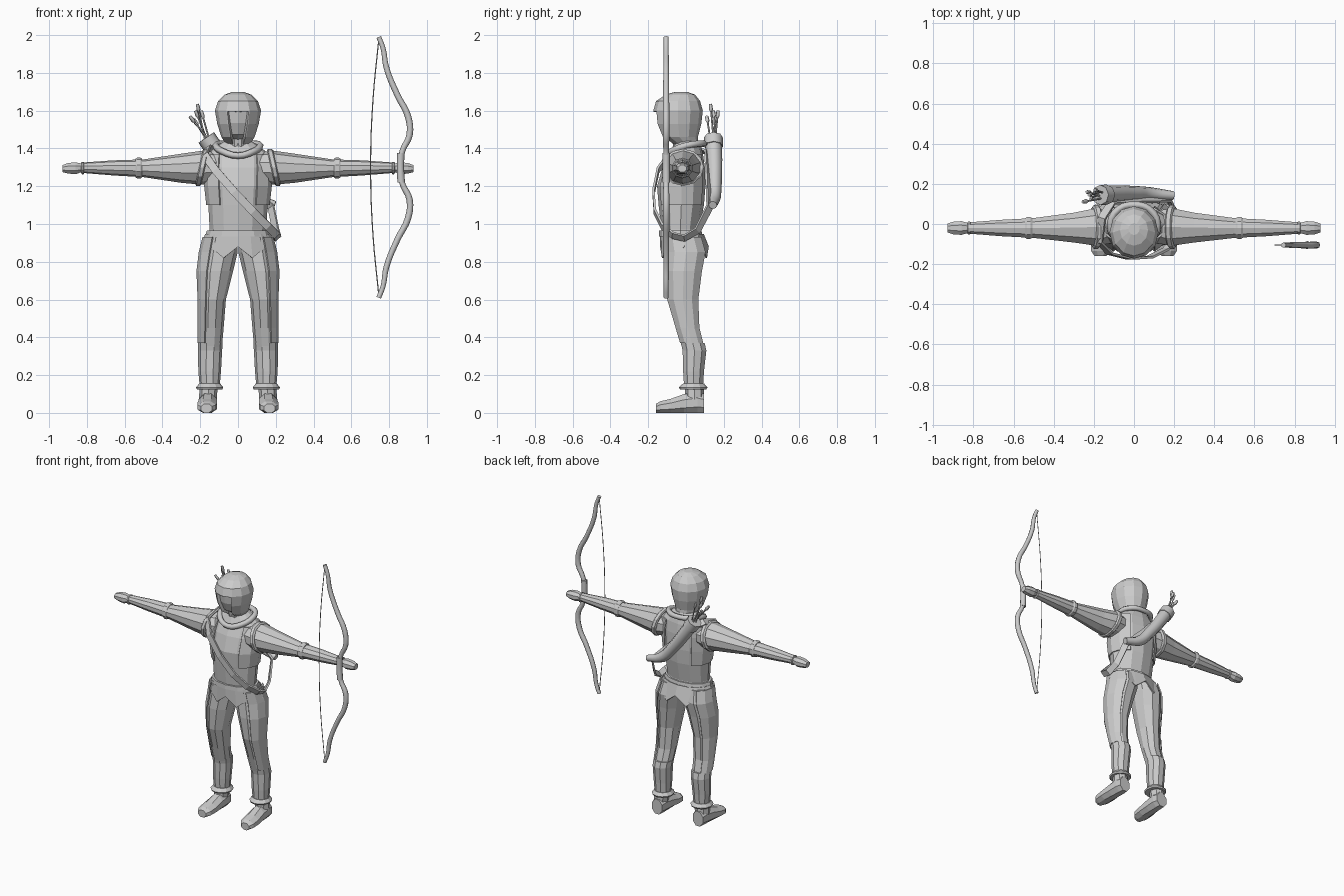
import bpy, bmesh
from math import cos, sin, radians
from mathutils import Vector

if "Cube" in bpy.data.objects:
    bpy.data.objects.remove(bpy.data.objects["Cube"])


def finish(name, bm, mirror=False, thick=0.0):
    bmesh.ops.recalc_face_normals(bm, faces=bm.faces)
    me = bpy.data.meshes.new(name)
    bm.to_mesh(me)
    bm.free()
    ob = bpy.data.objects.new(name, me)
    bpy.context.collection.objects.link(ob)
    if thick:
        m = ob.modifiers.new("thickness", "SOLIDIFY")
        m.thickness, m.offset = thick, 0
    if mirror:
        m = ob.modifiers.new("mirror", "MIRROR")
        m.use_axis[0] = True
        m.merge_threshold = 0.0001
    return ob


def loft(rings, axis="z", n=10, turn=0.0, arc=None):
    """rings: (position, centre1, centre2, radius1, radius2); arc = open panel"""
    bm = bmesh.new()
    if arc:
        angs = [radians(arc[0] + (arc[1] - arc[0]) * i / n) for i in range(n + 1)]
    else:
        angs = [radians(turn + 360 * i / n) for i in range(n)]
    rows = []
    for t, c1, c2, r1, r2 in rings:
        row = []
        for a in angs:
            u, v = c1 + r1 * cos(a), c2 + r2 * sin(a)
            row.append(bm.verts.new({"z": (u, v, t), "x": (t, u, v), "y": (u, t, v)}[axis]))
        rows.append(row)
    k = len(angs)
    for a, b in zip(rows, rows[1:]):
        for i in range(k - 1 if arc else k):
            j = (i + 1) % k
            bm.faces.new((a[i], a[j], b[j], b[i]))
    if not arc:
        bm.faces.new(rows[0])
        bm.faces.new(rows[-1])
    bmesh.ops.recalc_face_normals(bm, faces=bm.faces)
    return bm


def tube(name, pts, radii, cyclic=False, smooth=True, res=2, steps=4):
    cu = bpy.data.curves.new(name, "CURVE")
    cu.dimensions = "3D"
    cu.bevel_depth, cu.bevel_resolution = 1.0, res
    cu.use_fill_caps, cu.resolution_u = True, steps
    sp = cu.splines.new("BEZIER")
    sp.bezier_points.add(len(pts) - 1)
    for i, (bp, p) in enumerate(zip(sp.bezier_points, pts)):
        bp.co = p
        bp.radius = radii[i] if isinstance(radii, list) else radii
        bp.handle_left_type = bp.handle_right_type = "AUTO" if smooth else "VECTOR"
    sp.use_cyclic_u = cyclic
    tmp = bpy.data.objects.new(name, cu)
    bpy.context.collection.objects.link(tmp)
    me = bpy.data.meshes.new_from_object(tmp.evaluated_get(bpy.context.evaluated_depsgraph_get()))
    bpy.data.objects.remove(tmp)
    ob = bpy.data.objects.new(name, me)
    bpy.context.collection.objects.link(ob)
    return ob


def tape(name, pts, width, thick, centre):
    """closed flat band whose faces look away from the centre"""
    bm = bmesh.new()
    pts = [Vector(p) for p in pts]
    rows = []
    for i, p in enumerate(pts):
        tan = (pts[(i + 1) % len(pts)] - pts[i - 1]).normalized()
        side = tan.cross(p - Vector(centre)).normalized() * width / 2
        rows.append((bm.verts.new(p - side), bm.verts.new(p + side)))
    for i, b in enumerate(rows):
        a = rows[i - 1]
        bm.faces.new((a[0], a[1], b[1], b[0]))
    return finish(name, bm, thick=thick)


# torso and shoulders
torso = [(.91, 0, -.02, .165, .105), (.97, 0, -.03, .15, .10), (1.1, 0, -.025, .157, .12),
         (1.2, 0, -.025, .168, .128), (1.3, 0, -.012, .172, .112), (1.37, 0, 0, .165, .09),
         (1.41, 0, .005, .115, .075), (1.44, 0, .005, .07, .06)]
finish("torso", loft(torso, n=12))
vest = [(z, x, y, a + .007, b + .007) for z, x, y, a, b in torso[2:6]]
finish("vest_panel", loft(vest, n=4, arc=(-55, 55)), mirror=True, thick=.008)
finish("neck", loft([(1.38, 0, 0, .065, .065), (1.47, 0, -.02, .058, .06)]))
finish("belt", loft([(.935, 0, -.028, .174, .115), (.965, 0, -.03, .165, .112)], n=12))

# tunic skirt with a jagged hem
bm = loft([(.945, 0, -.022, .17, .113), (.85, 0, -.008, .198, .125)], n=16, arc=(-90, 270))
bmesh.ops.remove_doubles(bm, verts=bm.verts, dist=.0001)
low = sorted((v for v in bm.verts if v.co.z < .9), key=lambda v: v.index)
bm.verts.index_update()
for v in sorted(low, key=lambda v: v.index):
    v.co.z = .885 if (v.index - 16) % 2 else .82
for v in low:
    if abs(v.co.x) < .01:
        v.co.z = .88
    elif .05 < abs(v.co.x) < .1 or abs(v.co.x) > .19:
        v.co.z = .82 if abs(v.co.x) < .1 else .88
    else:
        v.co.z = .875 if abs(v.co.x) < .16 else .83
finish("tunic_skirt", bm, thick=.008)

# hood with a sunken face opening
bm = loft([(1.42, 0, 0, .062, .066), (1.46, 0, -.035, .088, .098), (1.53, 0, -.042, .11, .123),
           (1.60, 0, -.042, .122, .131), (1.65, 0, -.042, .106, .117),
           (1.685, 0, -.03, .07, .078), (1.70, 0, -.025, .028, .03)], n=12)
face = [f for f in bm.faces if abs(f.calc_center_median().x) < .05
        and f.calc_center_median().y < -.06 and 1.43 < f.calc_center_median().z < 1.6]
bmesh.ops.inset_region(bm, faces=face, thickness=.006, depth=0)
bmesh.ops.inset_region(bm, faces=face, thickness=.003, depth=-.02)
finish("hood", bm)

# rolled collar
right = [(.08, -.08, 1.383), (.118, 0, 1.415), (.075, .075, 1.425)]
loop = [(0, -.108, 1.362)] + right + [(0, .095, 1.425)] + [(-x, y, z) for x, y, z in right[::-1]]
tube("collar", loop, .018, cyclic=True, steps=3, res=1)

# arms, bands and hands
finish("arm", loft([(.11, -.015, 1.30, .085, .08), (.19, -.015, 1.298, .098, .09),
                    (.30, -.018, 1.295, .078, .077), (.50, -.02, 1.295, .052, .047),
                    (.66, -.02, 1.297, .043, .04), (.83, -.02, 1.298, .029, .027)],
                   axis="x", n=10, turn=18), mirror=True)
for name, x, w, r in (("elbow_band", .525, .018, .057), ("wrist_band", .822, .008, .035)):
    finish(name, loft([(x - w, -.02, 1.296, r - .006, r - .008), (x - w / 2, -.02, 1.296, r, r - .002),
                       (x + w / 2, -.02, 1.296, r, r - .002), (x + w, -.02, 1.296, r - .006, r - .008)],
                      axis="x", n=10, turn=18), mirror=True)
finish("hand", loft([(.82, -.02, 1.298, .025, .022), (.86, -.02, 1.295, .037, .034),
                     (.90, -.02, 1.295, .034, .03), (.93, -.02, 1.293, .024, .02)],
                    axis="x", n=8, turn=22.5), mirror=True)
bm = loft([(-.016, -.015, 0, .10, .09), (-.01, -.015, 0, .11, .098),
           (.01, -.015, 0, .11, .098), (.016, -.015, 0, .10, .09)], axis="x", n=12)
for v in bm.verts:
    v.co.x += .19 - v.co.z * .22
    v.co.z += 1.30
finish("shoulder_band", bm, mirror=True)

# legs with outer panels
leg = [(.93, .09, -.015, .088, .10), (.85, .1, .0, .098, .108), (.75, .118, -.012, .092, .10),
       (.6, .134, -.017, .07, .084), (.45, .14, .008, .064, .062), (.35, .145, .035, .06, .06)]
finish("leg", loft(leg), mirror=True)
panel = [(z, x, y, a + .006, b + .006) for z, x, y, a, b in leg[:-1]] + [(.37, .144, .03, .066, .066)]
finish("leg_panel", loft(panel, n=4, arc=(-62, 62)), mirror=True, thick=.008)

# boots
finish("boot_shaft", loft([(.37, .146, .036, .065, .066), (.33, .148, .045, .064, .066),
                           (.22, .15, .04, .06, .058), (.13, .15, .04, .052, .052)]), mirror=True)
finish("boot_cuff", loft([(.155, .15, .04, .056, .056), (.135, .15, .038, .072, .076),
                          (.125, .15, .038, .068, .07)], n=12), mirror=True)
finish("ankle", loft([(.14, .155, .045, .047, .05), (.07, .16, .045, .048, .05)], n=8), mirror=True)
bm = loft([(.095, .158, .05, .042, .055), (.06, .158, .055, .05, .062), (-.01, .16, .048, .052, .056),
           (-.08, .163, .036, .056, .042), (-.135, .165, .03, .052, .034),
           (-.16, .167, .024, .032, .026)], axis="y", n=8, turn=22.5)
for v in bm.verts:
    v.co.z = max(v.co.z, 0) if v.co.z > .012 else 0
finish("shoe", bm, mirror=True)

# chest strap
tape("strap", [(-.16, .03, 1.405), (-.175, -.09, 1.365), (-.12, -.148, 1.285), (-.02, -.172, 1.17),
               (.08, -.165, 1.065), (.16, -.125, .985), (.205, -.07, .94), (.21, -.01, .925),
               (.2, .06, .965), (.175, .125, 1.09), (.03, .12, 1.23), (-.11, .11, 1.38)],
     .042, .012, (0, 0, 1.15))

# quiver and arrows on the back
tube("quiver", [(-.165, .145, 1.455), (-.09, .15, 1.345), (0, .152, 1.225), (.08, .15, 1.14), (.195, .142, 1.10)],
     [.045, .042, .038, .034, .022])
tube("quiver_rim", [(-.168, .145, 1.458), (-.135, .146, 1.41)], .05, smooth=False, steps=1)
for i, tip in enumerate([(-.255, .11, 1.57), (-.235, .16, 1.555), (-.215, .13, 1.635),
                         (-.195, .17, 1.60), (-.225, .145, 1.60)]):
    base, tip = Vector((-.15 - .012 * (i % 3), .13 + .008 * i, 1.44)), Vector(tip)
    tube("arrow", [base, tip], .005, smooth=False, res=0, steps=1)
    d = (tip - base).normalized()
    tube("arrow_fletching", [tip - d * .045, tip - d * .03, tip], [.004, .011, .009],
         smooth=False, res=0, steps=1)

# bow with grip and string
half = [(.745, .69), (.768, .63), (.785, .53), (.845, .38), (.9, .27), (.908, .17), (.87, .085)]
pts = [(x, -.105, 1.3 + z) for x, z in half] + [(.862, -.105, 1.3)] + \
      [(x, -.105, 1.3 - z) for x, z in half[::-1]]
rad = [.013, .013, .015, .016, .017, .017, .015]
tube("bow", pts, rad + [.017] + rad[::-1])
tube("bow_grip", [(.862, -.105, 1.375), (.86, -.105, 1.3), (.864, -.105, 1.22)], [.02, .019, .02])
tube("bow_string", [(.745, -.105, 1.975), (.714, -.105, 1.65), (.702, -.105, 1.3),
                    (.714, -.105, .95), (.745, -.105, .625)], .003, res=0)
